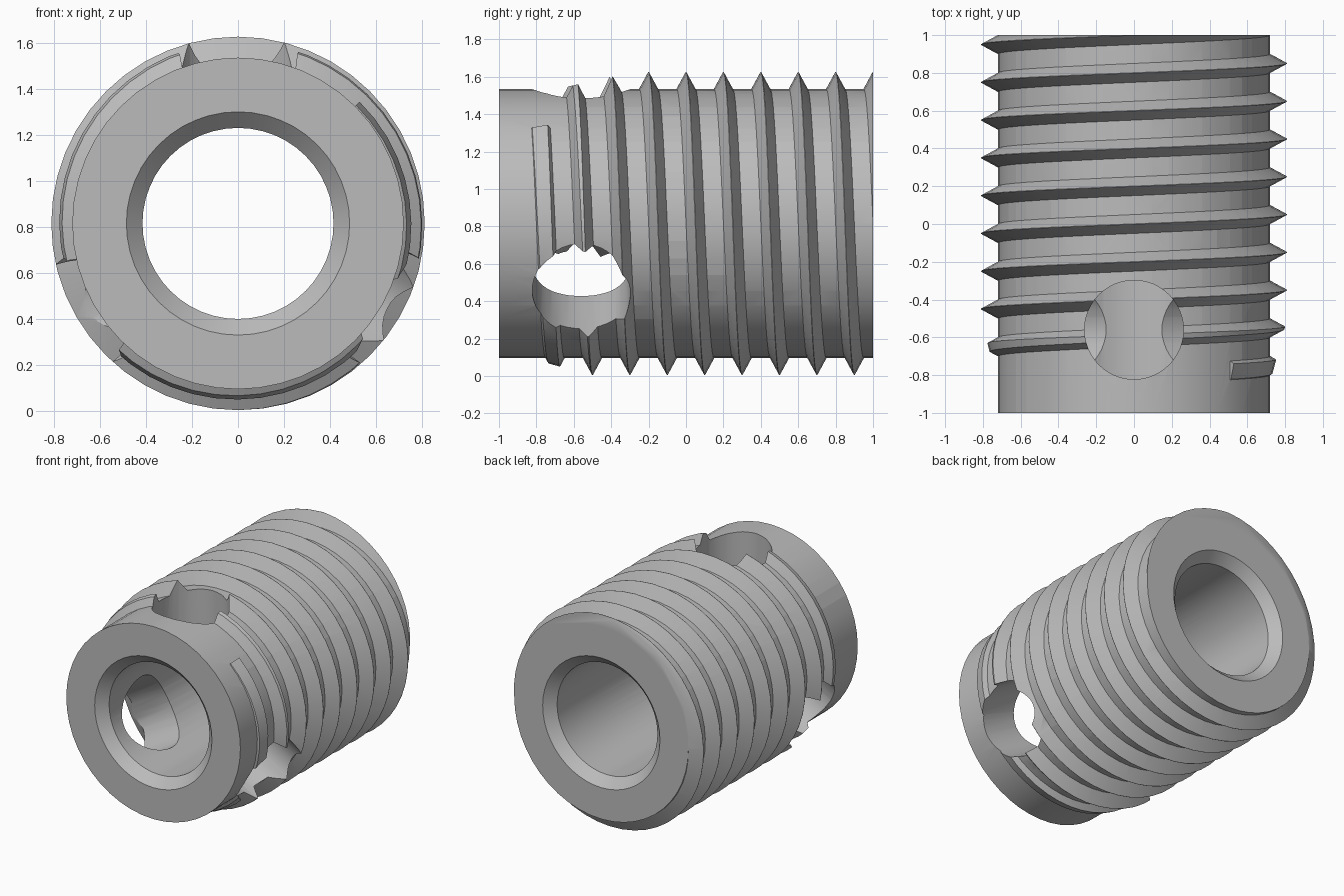
import bpy, bmesh, math
from mathutils import Matrix, Vector

if "Cube" in bpy.data.objects:
    bpy.data.objects.remove(bpy.data.objects["Cube"])

AXIS_Z = 0.815                 # height of the bore axis
BODY_R, BORE_R, CREST = 0.72, 0.415, 0.093
PITCH, HALF = 0.2, 0.05        # thread pitch and half width at the root
STEPS = 48                     # segments per turn

steel = bpy.data.materials.new("Grey steel")
steel.use_nodes = True
steel.diffuse_color = (0.5, 0.5, 0.5, 1)
steel.node_tree.nodes["Principled BSDF"].inputs["Base Color"].default_value = (0.5, 0.5, 0.5, 1)


def make_object(name, bm):
    bmesh.ops.recalc_face_normals(bm, faces=bm.faces[:])
    mesh = bpy.data.meshes.new(name)
    bm.to_mesh(mesh)
    bm.free()
    mesh.materials.append(steel)
    obj = bpy.data.objects.new(name, mesh)
    bpy.context.collection.objects.link(obj)
    return obj


def sweep(sections, closed):
    """Skin (angle, [(radius, y), ...]) sections around the y axis."""
    bm = bmesh.new()
    rings = [[bm.verts.new((r * math.cos(a), y, AXIS_Z + r * math.sin(a))) for r, y in pts]
             for a, pts in sections]
    pairs = list(zip(rings, rings[1:]))
    if closed:
        pairs.append((rings[-1], rings[0]))
    else:
        bm.faces.new(rings[0])
        bm.faces.new(rings[-1])
    for p, q in pairs:
        for i in range(len(p)):
            j = (i + 1) % len(p)
            bm.faces.new((p[i], p[j], q[j], q[i]))
    return bm


# Tubular body with a chamfer at both ends of the bore
profile = [(BODY_R, -1), (BODY_R, 1), (0.485, 1), (BORE_R, 0.93), (BORE_R, -0.93), (0.485, -1)]
body = make_object("threaded_sleeve",
                   sweep([(math.tau * i / STEPS, profile) for i in range(STEPS)], True))


# Helical thread, its crest cut by a shallow cone near the front
def thread_section(yc):
    slope, taper = CREST / HALF, 0.27
    cone = taper * (yc + 0.84)
    lo = max(-HALF + 0.003, min(-0.001, (cone - CREST) / (slope - taper)))
    hi = min(HALF - 0.003, max(0.001, (CREST - cone) / (slope + taper)))
    ridge = [(BODY_R + slope * (HALF - abs(d)), yc + d) for d in (lo, hi)]
    sink = 0.015               # root carried below the body surface
    extra = sink / slope
    return [(BODY_R - sink, yc - HALF - extra), *ridge, (BODY_R - sink, yc + HALF + extra)]


sections = []
start = -0.775
for i in range(int((1.08 - start) / PITCH * STEPS)):
    yc = start + PITCH * i / STEPS
    angle = -math.tau * (yc - 0.05) / PITCH
    sections.append((angle, thread_section(yc)))
bm = sweep(sections, False)
cut = bmesh.ops.bisect_plane(bm, geom=bm.verts[:] + bm.edges[:] + bm.faces[:],
                             plane_co=(0, 1, 0), plane_no=(0, 1, 0), clear_outer=True)
bmesh.ops.holes_fill(bm, edges=[e for e in bm.edges if e.is_boundary])
thread = make_object("thread_cutter", bm)


def combine(tool, operation):
    mod = body.modifiers.new(operation, 'BOOLEAN')
    mod.operation, mod.solver, mod.object = operation, 'EXACT', tool
    bpy.context.view_layer.objects.active = body
    bpy.ops.object.modifier_apply(modifier=mod.name)
    bpy.data.objects.remove(tool)


combine(thread, 'UNION')

# Three radial holes near the front
for degrees in (90, 210, 330):
    a = math.radians(degrees)
    out = Vector((math.cos(a), 0, math.sin(a)))
    turn = out.to_track_quat('Z', 'Y').to_matrix().to_4x4()
    place = Matrix.Translation(Vector((0, -0.56, AXIS_Z)) + out * 0.55)
    bm = bmesh.new()
    bmesh.ops.create_cone(bm, cap_ends=True, segments=STEPS, radius1=0.262, radius2=0.262,
                          depth=0.9, matrix=place @ turn)
    combine(make_object("hole_cutter", bm), 'DIFFERENCE')

# Smooth shading with crisp thread and hole edges
bpy.ops.object.select_all(action='DESELECT')
body.select_set(True)
bpy.context.view_layer.objects.active = body
bpy.ops.object.shade_smooth_by_angle(angle=math.radians(30))
